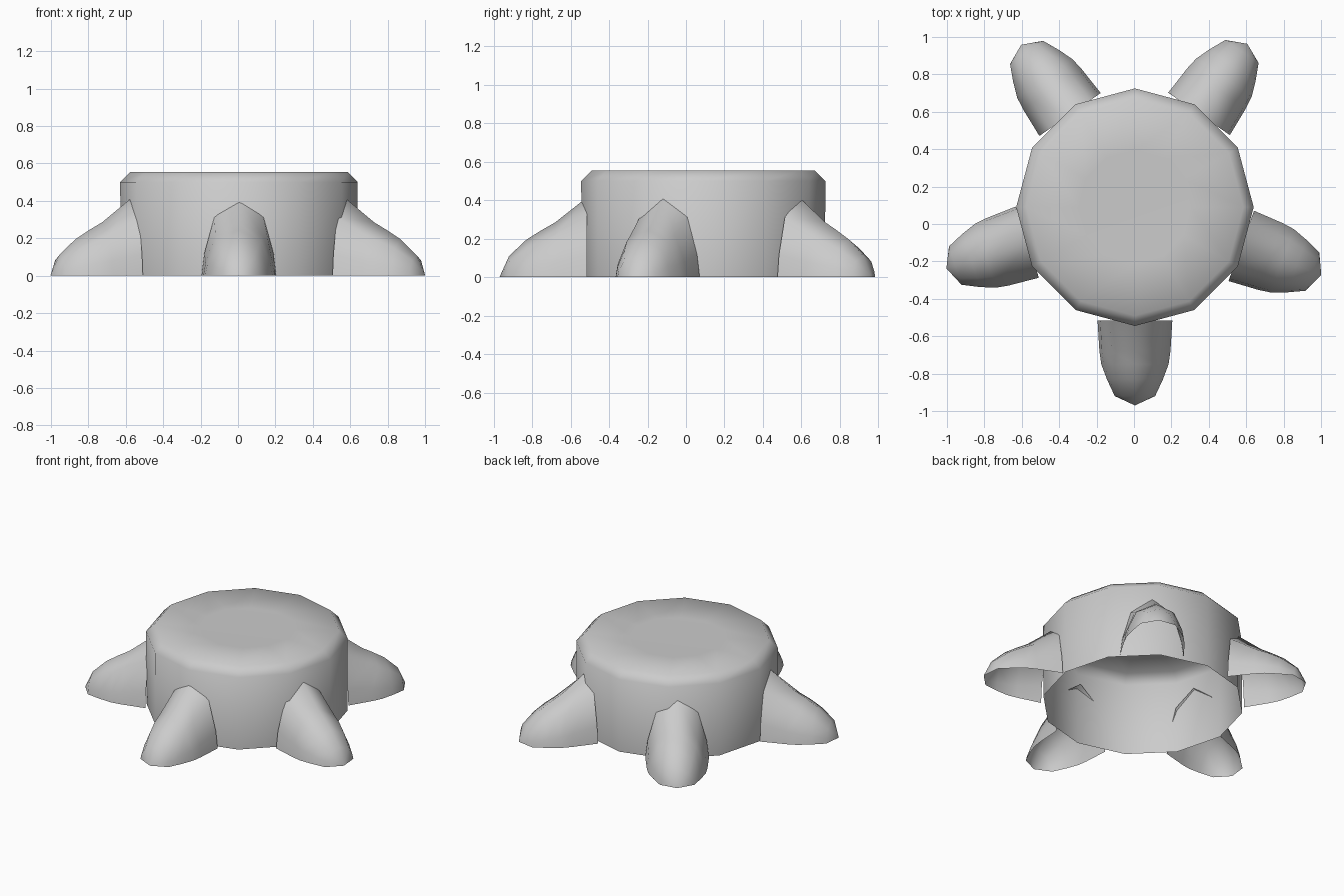
import bpy, bmesh
from math import sin, cos, pi, radians

if "Cube" in bpy.data.objects:
    bpy.data.objects.remove(bpy.data.objects["Cube"])

CX, CY = 0.005, 0.09   # trunk axis
SIDES = 12


def finish(bm, name, angle):
    bmesh.ops.recalc_face_normals(bm, faces=bm.faces)
    mesh = bpy.data.meshes.new(name)
    bm.to_mesh(mesh)
    bm.free()
    obj = bpy.data.objects.new(name, mesh)
    bpy.context.collection.objects.link(obj)
    bpy.ops.object.select_all(action='DESELECT')
    obj.select_set(True)
    bpy.context.view_layer.objects.active = obj
    bpy.ops.object.shade_smooth_by_angle(angle=radians(angle))
    return obj


def bridge(bm, a, b, closed):
    n = len(a)
    for i in range(n if closed else n - 1):
        j = (i + 1) % n
        bm.faces.new((a[i], a[j], b[j], b[i]))


# Stump: 12-sided shell, open underneath, with a bevelled rim
bm = bmesh.new()
rings = []
for r, z in [(0.632, 0), (0.635, 0.5), (0.58, 0.555), (0.3, 0.55)]:
    rings.append([bm.verts.new((CX + r * cos(2 * pi * i / SIDES),
                                CY + r * sin(2 * pi * i / SIDES), z))
                  for i in range(SIDES)])
for a, b in zip(rings, rings[1:]):
    bridge(bm, a, b, True)
bm.faces.new(rings[-1])
stump = finish(bm, "stump", 80)

# Root: arched sections shrinking to a tip, open underneath
ARCH = [(-1, 0), (-0.93, 0.28), (-0.66, 0.75), (0, 1),
        (0.66, 0.75), (0.93, 0.28), (1, 0)]
SECTIONS = [(0.605, 0.2, 0.415), (0.77, 0.19, 0.285), (0.84, 0.18, 0.245),
            (0.92, 0.15, 0.195), (1.01, 0.108, 0.11)]   # distance, half width, height


def root(name, degrees):
    c, s = cos(radians(degrees)), sin(radians(degrees))

    def vert(d, side, z):
        return bm.verts.new((CX + d * c - side * s, CY + d * s + side * c, z))

    bm = bmesh.new()
    rows = [[vert(d, w * u, h * v) for u, v in ARCH] for d, w, h in SECTIONS]
    for a, b in zip(rows, rows[1:]):
        bridge(bm, a, b, False)
    tip = vert(1.06, 0, 0)
    for p, q in zip(rows[-1], rows[-1][1:]):
        bm.faces.new((p, q, tip))
    finish(bm, name, 60)


for name, degrees in [("front_root", 270), ("right_root", -20),
                      ("back_right_root", 55.5), ("back_left_root", 125),
                      ("left_root", 198)]:
    root(name, degrees)
